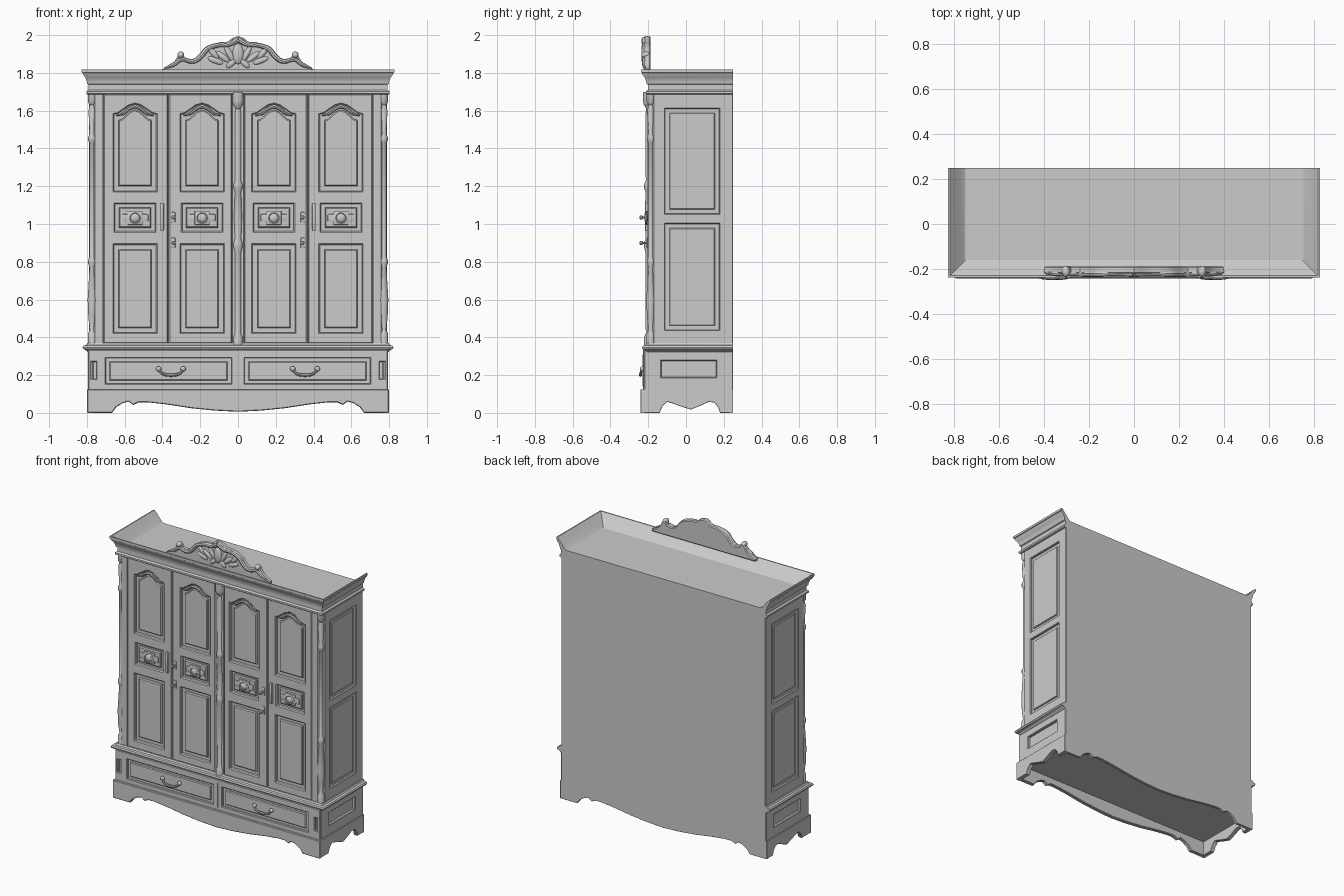
import bpy, bmesh, math
from mathutils import Matrix, Vector

if "Cube" in bpy.data.objects:
    bpy.data.objects.remove(bpy.data.objects["Cube"])

BACK = 0.25
FRONT = Matrix.Rotation(math.pi / 2, 4, 'X')
SIDE = Matrix.Rotation(math.pi / 2, 4, 'Z') @ FRONT


def add(name, mesh, mirror=False):
    ob = bpy.data.objects.new(name, mesh)
    bpy.context.collection.objects.link(ob)
    if mirror:
        ob.modifiers.new("mirror", 'MIRROR').use_axis[0] = True
    return ob


def from_bm(name, bm, mirror=False):
    bmesh.ops.recalc_face_normals(bm, faces=bm.faces)
    me = bpy.data.meshes.new(name)
    bm.to_mesh(me)
    bm.free()
    return add(name, me, mirror)


def from_curve(name, cu, matrix, mirror):
    tmp = bpy.data.objects.new("tmp", cu)
    bpy.context.collection.objects.link(tmp)
    dg = bpy.context.evaluated_depsgraph_get()
    me = bpy.data.meshes.new_from_object(tmp.evaluated_get(dg))
    bpy.data.objects.remove(tmp)
    me.transform(matrix)
    me.name = name
    return add(name, me, mirror)


def box(name, x, y, z, mirror=False, bevel=0.0):
    bm = bmesh.new()
    bmesh.ops.create_cube(bm, size=1)
    for v in bm.verts:
        v.co = [r[0] if c < 0 else r[1] for c, r in zip(v.co, (x, y, z))]
    if bevel:
        bmesh.ops.bevel(bm, geom=bm.edges[:], offset=bevel, segments=2, affect='EDGES', profile=0.5)
    return from_bm(name, bm, mirror)


def plate(name, loops, d0, d1, turn=FRONT, bevel=0.004, mirror=False):
    """Flat board with holes; d0/d1 are distances outward along the facing direction."""
    cu = bpy.data.curves.new(name, 'CURVE')
    cu.dimensions, cu.fill_mode = '2D', 'BOTH'
    cu.bevel_depth, cu.bevel_resolution, cu.offset = bevel, 0, -bevel
    cu.extrude = (d1 - d0) / 2 - bevel
    for pts in loops:
        sp = cu.splines.new('POLY')
        sp.points.add(len(pts) - 1)
        for p, q in zip(sp.points, pts):
            p.co = (q[0], q[1], 0, 1)
        sp.use_cyclic_u = True
    return from_curve(name, cu, turn @ Matrix.Translation((0, 0, (d0 + d1) / 2)), mirror)


def tube(name, pts, r, mirror=False, taper=None):
    cu = bpy.data.curves.new(name, 'CURVE')
    cu.dimensions, cu.bevel_depth, cu.bevel_resolution = '3D', r, 2
    cu.use_fill_caps, cu.resolution_u = True, 6
    sp = cu.splines.new('BEZIER')
    sp.bezier_points.add(len(pts) - 1)
    for i, (p, q) in enumerate(zip(sp.bezier_points, pts)):
        p.co = q
        p.radius = taper[i] if taper else 1
        p.handle_left_type = p.handle_right_type = 'AUTO'
    return from_curve(name, cu, Matrix(), mirror)


def ball(name, c, s, mirror=False, tilt=0):
    bm = bmesh.new()
    m = Matrix.Translation(c) @ Matrix.Rotation(tilt, 4, 'Y') @ Matrix.Diagonal((*s, 1))
    bmesh.ops.create_uvsphere(bm, u_segments=16, v_segments=10, radius=1, matrix=m)
    return from_bm(name, bm, mirror)


def lathe(name, prof, matrix, mirror=False, n=16):
    bm = bmesh.new()
    rings = [[bm.verts.new(matrix @ Vector((r * math.cos(a), r * math.sin(a), z)))
              for a in (math.tau * k / n for k in range(n))] for r, z in prof]
    for a, b in zip(rings, rings[1:]):
        for k in range(n):
            bm.faces.new((a[k], a[(k + 1) % n], b[(k + 1) % n], b[k]))
    bm.faces.new(rings[0])
    bm.faces.new(rings[-1])
    return from_bm(name, bm, mirror)


def moulding(name, prof):
    """Closed profile (outward offset, z) swept round both sides and the front."""
    bm = bmesh.new()
    rows = []
    for sx, back in ((-1, 1), (-1, 0), (1, 0), (1, 1)):
        rows.append([bm.verts.new((sx * (0.79 + d), BACK if back else -0.2 - d, z)) for d, z in prof])
    n = len(prof)
    for a, b in zip(rows, rows[1:]):
        for k in range(n):
            bm.faces.new((a[k], a[(k + 1) % n], b[(k + 1) % n], b[k]))
    bm.faces.new(rows[0])
    bm.faces.new(rows[-1])
    return from_bm(name, bm)


def rect(x0, x1, z0, z1):
    return [(x0, z0), (x1, z0), (x1, z1), (x0, z1)]


def sym(half):
    """Complete a left-half outline ending on x = 0."""
    return half + [(-x, z) for x, z in reversed(half) if x != 0]


def arch(cx, w, z0, z1):
    half = [(-w, z0), (-w, z1 - 0.055), (-w * .8, z1 - 0.05), (-w * .55, z1 - 0.03), (-w * .28, z1 - 0.009), (0, z1)]
    return [(cx + x, z) for x, z in sym(half)]


# Carcass
box("cabinet_body", (-0.775, 0.775), (-0.18, BACK), (0.33, 1.745))
box("drawer_case", (-0.775, 0.775), (-0.212, BACK), (0.1, 0.34))

# Plinth with scalloped aprons and bracket feet
apron = sym([(-0.798, 0.125), (-0.798, 0), (-0.667, 0), (-0.645, 0.03), (-0.61, 0.052), (-0.58, 0.06), (-0.555, 0.042),
             (-0.525, 0.056), (-0.48, 0.056), (-0.38, 0.045), (-0.25, 0.025), (-0.12, 0.012), (0, 0.006)])
plate("front_apron", [apron], 0.215, 0.242)
plate("back_apron", [apron], -BACK, -0.23, bevel=0.001)
side_apron = [(-0.24, 0.125), (-0.24, 0), (-0.14, 0), (-0.125, 0.035), (-0.1, 0.058), (-0.07, 0.05), (-0.03, 0.035),
              (0.025, 0.018), (0.08, 0.04), (0.12, 0.058), (0.15, 0.055), (0.17, 0.03), (0.18, 0), (BACK, 0), (BACK, 0.125)]
plate("side_apron", [side_apron], 0.77, 0.799, SIDE, 0.002, True)

# Drawer tier
plate("drawer_frame", [rect(-0.792, 0.792, 0.12, 0.335), rect(-0.7, -0.035, 0.155, 0.29), rect(0.035, 0.7, 0.155, 0.29),
                       rect(-0.778, -0.75, 0.18, 0.27), rect(0.75, 0.778, 0.18, 0.27)], 0.205, 0.227)
plate("drawer_panel", [rect(0.055, 0.68, 0.172, 0.273)], 0.205, 0.222, bevel=0.005, mirror=True)
plate("drawer_side_frame", [rect(-0.222, BACK, 0.12, 0.335), rect(-0.13, 0.16, 0.19, 0.275)], 0.765, 0.793, SIDE, mirror=True)
box("drawer_gap", (-0.003, 0.003), (-0.229, -0.2), (0.14, 0.31))
tube("drawer_pull", [(0.29, -0.236, 0.23), (0.305, -0.24, 0.211), (0.355, -0.241, 0.2), (0.405, -0.24, 0.211), (0.42, -0.236, 0.23)],
     0.007, True, [.8, 1, 1.3, 1, .8])
for x in (0.29, 0.42):
    ball("pull_rosette", (x, -0.232, 0.233), (0.014, 0.012, 0.014), True)

# Waist moulding
moulding("waist_moulding", [(-0.04, 0.322), (0.004, 0.322), (0.012, 0.328), (0.02, 0.335), (0.03, 0.338), (0.033, 0.347),
                            (0.028, 0.356), (0.014, 0.36), (0.008, 0.37), (-0.04, 0.37)])

# Side frames with raised panels
holes = [(-0.11, 0.175, 0.44, 1.0), (-0.11, 0.175, 1.055, 1.61)]
plate("side_frame", [rect(-0.165, BACK, 0.36, 1.7)] + [rect(*h) for h in holes], 0.765, 0.79, SIDE, mirror=True)
for a, b, c, d in holes:
    plate("side_panel", [rect(a + .022, b - .022, c + .022, d - .022)], 0.765, 0.784, SIDE, 0.004, True)

# Chamfered corner posts with slim columns
bm = bmesh.new()
foot = bm.faces.new([bm.verts.new((x, y, 0.36)) for x, y in
                     ((0.715, -0.15), (0.715, -0.203), (0.757, -0.203), (0.79, -0.17), (0.79, -0.15))])
up = bmesh.ops.extrude_face_region(bm, geom=[foot])["geom"]
bmesh.ops.translate(bm, verts=[v for v in up if isinstance(v, bmesh.types.BMVert)], vec=(0, 0, 1.34))
from_bm("corner_post", bm, True)
lathe("corner_column", [(0.022, 0.36), (0.022, 0.42), (0.012, 0.44), (0.02, 0.5), (0.024, 0.6), (0.014, 0.77), (0.021, 0.79),
                        (0.021, 0.81), (0.014, 0.825), (0.014, 1.43), (0.021, 1.44), (0.021, 1.46), (0.013, 1.48),
                        (0.02, 1.6), (0.012, 1.63), (0.022, 1.645), (0.022, 1.7)],
      Matrix.Translation((0.772, -0.186, 0)), True)

# Centre pilaster
box("centre_stile", (-0.03, 0.03), (-0.202, -0.17), (0.36, 1.7))
lathe("centre_column", [(0.026, 0.36), (0.026, 0.4), (0.016, 0.42), (0.018, 0.85), (0.025, 0.88), (0.025, 0.9), (0.017, 0.92),
                        (0.022, 1.04), (0.017, 1.17), (0.025, 1.19), (0.025, 1.21), (0.016, 1.23), (0.018, 1.58),
                        (0.013, 1.61), (0.028, 1.635), (0.03, 1.65), (0.03, 1.7)], Matrix.Translation((0, -0.197, 0)))

# Doors: framed leaves with arched, square and tall raised panels
for label, cx, x0, x1 in (("inner", 0.19, 0.032, 0.367), ("outer", 0.545, 0.371, 0.713)):
    plate(label + "_door_frame", [rect(x0, x1, 0.367, 1.69), arch(cx, 0.112, 1.175, 1.635),
                                  rect(cx - .105, cx + .105, 0.962, 1.105), rect(cx - .112, cx + .112, 0.425, 0.89)],
          0.17, 0.203, bevel=0.006, mirror=True)
    plate(label + "_upper_panel", [arch(cx, 0.088, 1.2, 1.605)], 0.17, 0.195, bevel=0.006, mirror=True)
    plate(label + "_lower_panel", [rect(cx - .088, cx + .088, 0.45, 0.865)], 0.17, 0.195, bevel=0.006, mirror=True)
    plate(label + "_middle_panel", [rect(cx - .085, cx + .085, 0.98, 1.087)], 0.17, 0.198, bevel=0.006, mirror=True)
    box(label + "_rosette_band", (cx - .07, cx + .07), (-0.206, -0.18), (1.012, 1.052), True, 0.004)
    box(label + "_rosette_block", (cx - .04, cx + .04), (-0.208, -0.18), (0.995, 1.07), True, 0.004)
    lathe(label + "_rosette", [(0.036, 0.2), (0.036, 0.211), (0.028, 0.215), (0.024, 0.212), (0.02, 0.217), (0.008, 0.221)],
          Matrix.Translation((cx, 0, 1.032)) @ FRONT, True, 20)
    tube(label + "_arch_carving", [(cx - .1, -0.2, 1.575), (cx - .065, -0.2, 1.583), (cx - .03, -0.203, 1.61), (cx, -0.205, 1.622),
                                   (cx + .03, -0.203, 1.61), (cx + .065, -0.2, 1.583), (cx + .1, -0.2, 1.575)],
         0.009, True, [.3, .8, 1, 1.2, 1, .8, .3])

# Door furniture
box("hinge_bar", (0.393, 0.411), (-0.216, -0.19), (0.965, 1.112), True, 0.005)
for z in (1.035, 0.9):
    box("lock_plate", (0.332, 0.352), (-0.208, -0.19), (z - 0.028, z + 0.028), True, 0.004)
    lathe("lock_knob", [(0.005, 0.2), (0.005, 0.228), (0.011, 0.232), (0.011, 0.242), (0.005, 0.247)],
          Matrix.Translation((0.342, 0, z)) @ FRONT, True, 12)

# Cornice, open at the back around a sunken top
moulding("cornice", [(-0.04, 1.685), (0.006, 1.685), (0.013, 1.69), (0.013, 1.702), (0.002, 1.71), (0.002, 1.738), (0.009, 1.742),
                     (0.011, 1.755), (0.018, 1.775), (0.03, 1.79), (0.033, 1.8), (0.038, 1.803), (0.038, 1.818),
                     (0.03, 1.818), (0.012, 1.8), (-0.03, 1.75), (-0.04, 1.745)])

# Carved crest
crest = sym([(-0.4, 1.805), (-0.4, 1.82), (-0.365, 1.835), (-0.335, 1.862), (-0.315, 1.9), (-0.295, 1.905), (-0.28, 1.878),
             (-0.24, 1.872), (-0.21, 1.888), (-0.185, 1.925), (-0.15, 1.945), (-0.1, 1.962), (-0.055, 1.965), (-0.03, 1.985), (0, 1.995)])
plate("crest_board", [crest], 0.188, 0.222, bevel=0.006)
tube("crest_scroll", [(0.39, -0.22, 1.823), (0.34, -0.222, 1.845), (0.3, -0.222, 1.87), (0.235, -0.222, 1.862), (0.195, -0.222, 1.89),
                      (0.165, -0.222, 1.925), (0.1, -0.222, 1.948), (0.05, -0.222, 1.95), (0.0, -0.222, 1.978)],
     0.013, True, [.4, .9, .8, 1, 1.1, 1.1, .9, .9, 1.1])
ball("crest_volute", (0.303, -0.212, 1.895), (0.018, 0.024, 0.018), True)
ball("crest_shell", (0, -0.22, 1.9), (0.03, 0.016, 0.055))
for x, z, l, t in ((0.045, 1.9, 0.05, 0.5), (0.08, 1.885, 0.045, 0.9), (0.12, 1.865, 0.045, 1.2), (0.13, 1.905, 0.04, 0.7), (0.035, 1.85, 0.035, 2.3)):
    ball("crest_leaf", (x, -0.218, z), (0.016, 0.013, l), True, t)

# Smooth shading with sharp edges kept
bpy.ops.object.select_all(action='DESELECT')
for ob in bpy.context.scene.objects:
    ob.select_set(True)
    bpy.context.view_layer.objects.active = ob
bpy.ops.object.shade_smooth_by_angle(angle=math.radians(35))
